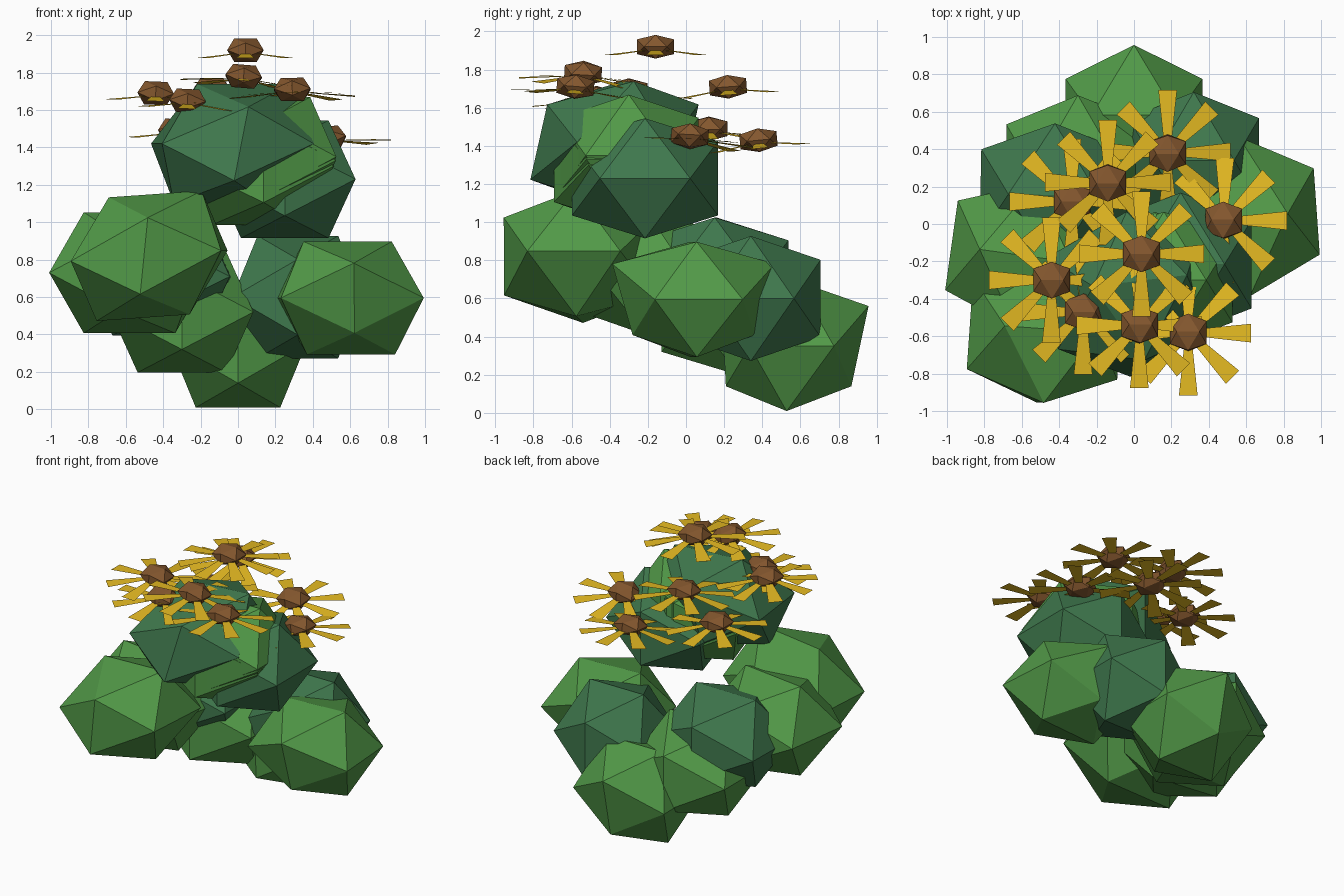
import bpy, bmesh, math
from mathutils import Matrix, Vector, Euler

cube = bpy.data.objects.get("Cube")
if cube:
    bpy.data.objects.remove(cube, do_unlink=True)


def material(name, rgb):
    linear = [((c / 255 + 0.055) / 1.055) ** 2.4 for c in rgb] + [1]
    mat = bpy.data.materials.new(name)
    mat.use_nodes = True
    mat.diffuse_color = linear
    bsdf = mat.node_tree.nodes["Principled BSDF"]
    bsdf.inputs["Base Color"].default_value = linear
    bsdf.inputs["Roughness"].default_value = 0.9
    return mat


LIGHT = material("light leaf green", (82, 154, 72))
DARK = material("dark leaf green", (63, 120, 77))
BROWN = material("seed brown", (132, 87, 46))
YELLOW = material("petal yellow", (230, 187, 34))


def finish(name, bm, mat, centre, turn):
    mesh = bpy.data.meshes.new(name)
    bm.to_mesh(mesh)
    bm.free()
    mesh.materials.append(mat)
    obj = bpy.data.objects.new(name, mesh)
    obj.matrix_world = Matrix.Translation(centre) @ Euler(turn).to_matrix().to_4x4()
    bpy.context.collection.objects.link(obj)


def twenty_sided(name, centre, radii, mat, turn, lean=(0, 0), taper=0):
    """Flat-faced icosahedron, edges lined up to the axes, that can lean and taper."""
    bm = bmesh.new()
    golden = (1 + math.sqrt(5)) / 2
    unit = math.hypot(1, golden)
    for a in (-1 / unit, 1 / unit):
        for b in (-golden / unit, golden / unit):
            for x, y, z in ((b, a, 0), (a, 0, b), (0, b, a)):
                height = z * radii[2]
                bm.verts.new((x * radii[0] + lean[0] * height,
                              y * radii[1] * (1 + taper * z) + lean[1] * height,
                              height))
    bmesh.ops.convex_hull(bm, input=bm.verts[:])
    bmesh.ops.recalc_face_normals(bm, faces=bm.faces[:])
    finish(name, bm, mat, centre, turn)


def petals(name, centre, turn):
    """Ring of eight slightly drooping, widening petals."""
    bm = bmesh.new()
    for i in range(8):
        spin = Matrix.Rotation(i * math.tau / 8, 3, "Z")
        outline = ((0.07, -0.022, -0.018), (0.335, -0.05, -0.043),
                   (0.335, 0.05, -0.043), (0.07, 0.022, -0.018))
        bm.faces.new([bm.verts.new(spin @ Vector(p)) for p in outline])
    finish(name, bm, YELLOW, centre, turn)


# Leaf clumps: name, centre, radii, colour, roll and yaw, lean, taper
clumps = [
    ("right_clump", (0.595, 0.04, 0.595), (0.45, 0.44, 0.355), LIGHT, (0, 0.07), (-0.03, 0), 0.27),
    ("front_left_clump", (-0.475, -0.56, 0.82), (0.475, 0.465, 0.385), LIGHT, (-0.07, -0.07), (0.17, 0), 0),
    ("left_clump", (-0.58, -0.17, 0.73), (0.47, 0.46, 0.38), LIGHT, (0, -0.14), (0, 0), 0),
    ("low_middle_clump", (-0.30, 0.28, 0.52), (0.45, 0.48, 0.38), LIGHT, (0, 0), (0, 0), 0),
    ("low_back_clump", (0, 0.555, 0.35), (0.43, 0.42, 0.40), LIGHT, (0, 0), (0, 0.08), 0.15),
    ("back_right_clump", (0.32, 0.34, 0.60), (0.41, 0.43, 0.385), DARK, (0, 0), (0, 0), 0),
    ("back_left_clump", (-0.43, 0.155, 0.71), (0.46, 0.45, 0.37), DARK, (0, -0.02), (0, 0), 0),
    ("top_front_clump", (-0.03, -0.375, 1.42), (0.48, 0.47, 0.375), DARK, (0, 0.12), (0.22, 0.2), 0),
    ("top_right_clump", (0.25, -0.215, 1.23), (0.445, 0.45, 0.37), DARK, (0, 0), (0, 0), 0),
    ("top_inner_clump_1", (0.16, -0.30, 1.35), (0.43, 0.43, 0.375), LIGHT, (0, 0), (0, 0), 0),
    ("top_inner_clump_2", (0.13, -0.31, 1.33), (0.45, 0.44, 0.37), LIGHT, (0, 0.05), (0, 0), 0),
    ("top_inner_clump_3", (0.10, -0.32, 1.30), (0.46, 0.44, 0.37), LIGHT, (0, 0.1), (0, 0), 0),
]
for name, centre, radii, mat, (roll, yaw), lean, taper in clumps:
    twenty_sided(name, centre, radii, mat, (0, roll, yaw), lean, taper)

# Flowers hovering over the top: centre, then pitch and roll
flowers = [
    ((0.04, -0.16, 1.92), 0, 0), ((0.03, -0.54, 1.78), -0.06, 0.08),
    ((0.29, -0.58, 1.71), -0.08, -0.02), ((-0.44, -0.30, 1.69), 0, 0.04),
    ((-0.27, -0.47, 1.65), 0, 0.05), ((-0.14, 0.22, 1.71), 0.07, 0),
    ((-0.33, 0.12, 1.49), 0, 0.03), ((0.48, 0.02, 1.45), -0.05, -0.1),
    ((0.18, 0.38, 1.43), 0.1, 0),
]
for i, (centre, pitch, roll) in enumerate(flowers, 1):
    tilt = (pitch, roll, 0)
    twenty_sided(f"flower_{i}_seed_head", centre, (0.115, 0.115, 0.073), BROWN, tilt)
    petals(f"flower_{i}_petals", centre, tilt)
